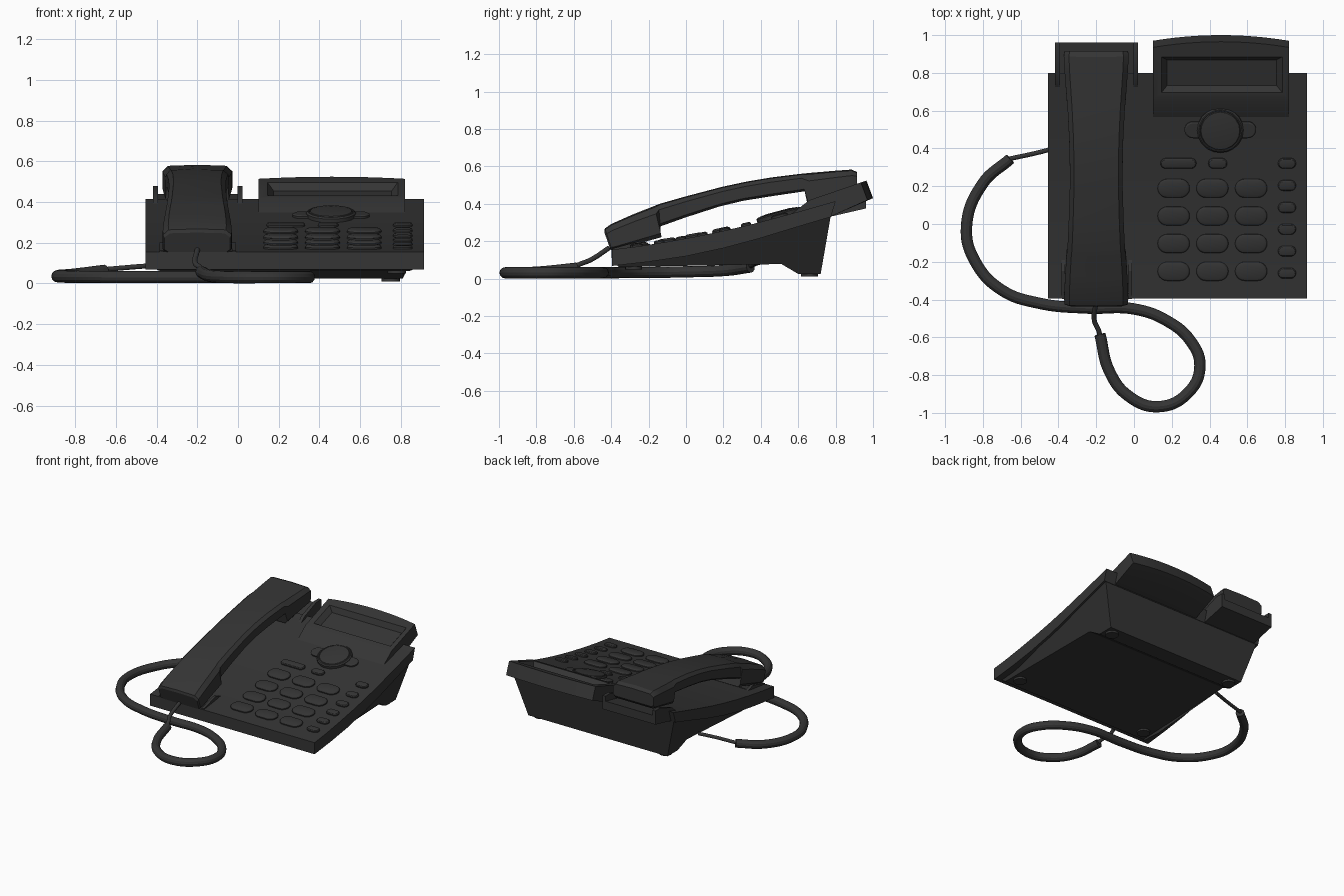
import bpy, bmesh, math
from mathutils import Matrix, Vector

if "Cube" in bpy.data.objects:
    bpy.data.objects.remove(bpy.data.objects["Cube"])

mat = bpy.data.materials.new("dark_plastic")
mat.diffuse_color = (0.035, 0.035, 0.035, 1)
mat.use_nodes = True
mat.node_tree.nodes["Principled BSDF"].inputs["Base Color"].default_value = mat.diffuse_color


def loft(name, rings):
    """Skin a list of equal-length point rings and cap both ends."""
    bm = bmesh.new()
    vs = [[bm.verts.new(p) for p in r] for r in rings]
    n = len(rings[0])
    for a, b in zip(vs, vs[1:]):
        for i in range(n):
            j = (i + 1) % n
            bm.faces.new((a[i], a[j], b[j], b[i]))
    bm.faces.new(vs[0][::-1])
    bm.faces.new(vs[-1])
    bmesh.ops.recalc_face_normals(bm, faces=bm.faces)
    me = bpy.data.meshes.new(name)
    bm.to_mesh(me)
    bm.free()
    ob = bpy.data.objects.new(name, me)
    bpy.context.collection.objects.link(ob)
    me.materials.append(mat)
    return ob


def prism(name, yz, x0, x1):
    return loft(name, [[(x, y, z) for y, z in yz] for x in (x0, x1)])


# Side-profile of the sloping top panel
TOP = [(-.395, .155), (-.25, .173), (-.1, .197), (.05, .224), (.2, .255),
       (.35, .29), (.5, .33), (.65, .371), (.80, .414)]


def panel(y):
    for (y0, z0), (y1, z1) in zip(TOP, TOP[1:]):
        if y <= y1 or y1 == TOP[-1][0]:
            s = (z1 - z0) / (y1 - y0)
            return z0 + s * (y - y0), math.atan(s)


def pill(w, h, n=10):
    r, d = h / 2, (w - h) / 2
    pts = []
    for side in (0, 1):
        for i in range(n + 1 if d > 1e-5 else n):
            a = -math.pi / 2 + math.pi * i / n + side * math.pi
            pts.append(((d if side == 0 else -d) + r * math.cos(a), r * math.sin(a)))
    return pts


def key(name, x, y, w, h, levels):
    """Pill-shaped button on the panel; levels = (inset, height)."""
    z, ang = panel(y)
    m = Matrix.Translation((x, y, z)) @ Matrix.Rotation(ang, 4, 'X')
    return loft(name, [[m @ Vector((px, py, lz)) for px, py in pill(w - 2 * i, h - 2 * i)]
                       for i, lz in levels])


# Upper shell
prism("upper_shell", TOP + [(.775, .33), (.58, .272), (.39, .214), (.2, .163), (0, .12), (-.2, .09), (-.395, .068)],
      -.455, .915)

# Tapered base with the full-width rear leg
upper = [(-.385, .085), (0, .135), (.39, .225), (.775, .342)]
lower = [(.72, .025), (.60, .025), (.51, .078), (-.36, .062)]
insets = [.105, .105, .09, .07]


def base_ring(x, inward):
    return ([(x + inward * .012, y, z) for y, z in upper]
            + [(x + inward * i, y, z) for (y, z), i in zip(lower, insets)])


loft("base", [base_ring(-.455, 1), base_ring(.915, -1)])

# Rubber feet
for i, (x, y, z) in enumerate([(.75, .66, .01), (-.29, .66, .01), (.78, -.28, .05), (-.32, -.28, .05)]):
    loft(f"foot_{i}", [[(x + px, y + py, zz) for px, py in pill(.09, .09)] for zz in (z, z + .025)])

# Display housing with a bowed rear edge
rings = []
for i in range(13):
    t = -1 + i / 6
    x, b = .46 + .36 * t, .03 * (1 - t * t)
    rings.append([(x, .56, .343), (x, .66, .42), (x, .935 + b, .514 + b * .34),
                  (x, .97 + b, .42 + b * .34), (x, .78, .335), (x, .6, .31)])
display = loft("display_housing", rings)

# Sunken screen with bevelled sides
m = Matrix.Translation((.465, .79, .4645)) @ Matrix.Rotation(math.atan2(.094, .275), 4, 'X')


def frame(hx, hy, z):
    return [m @ Vector((sx * hx, sy * hy, z)) for sx, sy in ((-1, -1), (1, -1), (1, 1), (-1, 1))]


cutter = loft("screen_cutter", [frame(.29, .072, -.035), frame(.32, .10, 0), frame(.33, .109, .01)])
cutter.hide_render = True
mod = display.modifiers.new("screen", 'BOOLEAN')
mod.object, mod.operation, mod.solver = cutter, 'DIFFERENCE', 'EXACT'
bpy.context.view_layer.objects.active = display
bpy.ops.object.modifier_apply(modifier="screen")
bpy.data.objects.remove(cutter)

# Rear handset cradle and its side walls
prism("rear_cradle", [(.62, .36), (.80, .405), (.962, .44), (.962, .375), (.775, .332), (.62, .29)], -.418, .022)
for side, x in (("left", -.418), ("right", -.003)):
    prism(f"cradle_wall_{side}", [(.70, .37), (.76, .425), (.90, .478), (.962, .478), (.962, .40)], x, x + .025)
# Front handset rest with low side lips
prism("front_rest", [(-.398, .11), (-.398, .157), (-.2, .184), (-.2, .12)], -.38, -.01)
for side, x in (("left", -.385), ("right", -.03)):
    prism(f"rest_lip_{side}", [(-.39, .13), (-.39, .162), (-.25, .20), (-.18, .18)], x, x + .02)

# Handset: stations are (top y, top z, bottom y, bottom z, half width)
stations = [(-.437, .25, -.405, .155, .160), (-.434, .268, -.395, .153, .168), (-.40, .292, -.37, .156, .170),
            (-.28, .345, -.28, .18, .165), (-.17, .388, -.13, .222, .157), (-.14, .40, -.157, .272, .153),
            (0, .44, 0, .328, .146), (.19, .49, .18, .386, .140), (.32, .518, .30, .415, .140),
            (.45, .54, .44, .438, .143), (.61, .56, .635, .467, .152), (.66, .565, .65, .395, .156),
            (.80, .577, .80, .432, .167), (.885, .583, .90, .455, .172), (.915, .57, .915, .475, .168)]
section = [(-.9, 0), (-1, .12), (-1, .75), (-.84, .96), (0, 1), (.84, .96), (1, .75), (1, .12), (.9, 0)]
loft("handset", [[(-.20 + hw * u, yb + (yt - yb) * v, zb + (zt - zb) * v) for u, v in section]
                 for yt, zt, yb, zb, hw in stations])

# Number keys and function keys
DOME = [(0, -.01), (0, .008), (.006, .015), (.018, .019)]
for r, y in enumerate((-.25, -.103, .043, .19)):
    for c, x in enumerate((.21, .415, .62)):
        key(f"number_key_{r}_{c}", x, y, .17, .10, DOME)
SMALL = [(0, -.01), (0, .008), (.005, .014), (.012, .016)]
key("wide_key", .235, .322, .19, .055, SMALL)
key("middle_key", .443, .322, .10, .055, SMALL)
for i, y in enumerate((.322, .205, .088, -.027, -.143, -.26)):
    key(f"side_key_{i}", .81, y, .095, .056, SMALL)

# Navigation dial with side lobes
key("dial_lobes", .457, .50, .38, .09, [(0, -.01), (0, .010), (.008, .015)])
key("dial", .457, .50, .245, .245, [(0, -.02), (0, .018), (.008, .025), (.014, .025), (.016, .022), (.02, .027), (.06, .032)])


# Cords
def cord(name, pts, r):
    cu = bpy.data.curves.new(name, 'CURVE')
    cu.dimensions, cu.bevel_depth, cu.bevel_resolution = '3D', r, 4
    cu.resolution_u, cu.use_fill_caps = 10, True
    sp = cu.splines.new('BEZIER')
    sp.bezier_points.add(len(pts) - 1)
    for b, p in zip(sp.bezier_points, pts):
        b.co = p
        b.handle_left_type = b.handle_right_type = 'AUTO'
    ob = bpy.data.objects.new(name, cu)
    bpy.context.collection.objects.link(ob)
    cu.materials.append(mat)
    bpy.ops.object.select_all(action='DESELECT')
    ob.select_set(True)
    bpy.context.view_layer.objects.active = ob
    bpy.ops.object.convert(target='MESH')


path = [(-.655, .345, .062), (-.80, .215, .044), (-.887, -.02, .036), (-.84, -.2, .033), (-.70, -.35, .032),
        (-.5, -.42, .031), (-.25, -.445, .031), (0, -.45, .031), (.17, -.51, .031), (.30, -.62, .031),
        (.349, -.75, .031), (.29, -.89, .031), (.13, -.967, .031), (-.03, -.91, .031), (-.13, -.78, .036),
        (-.18, -.585, .056)]
cord("coiled_cord", path, .030)
cord("base_wire", [(-.39, .41, .09), (-.50, .38, .082), (-.66, .345, .068)], .012)
cord("handset_wire", [(-.18, -.60, .06), (-.185, -.57, .076), (-.21, -.51, .10), (-.20, -.41, .165)], .013)

# Smooth curved parts, keep hard edges
bpy.ops.object.select_all(action='SELECT')
bpy.ops.object.shade_smooth_by_angle(angle=math.radians(25))
